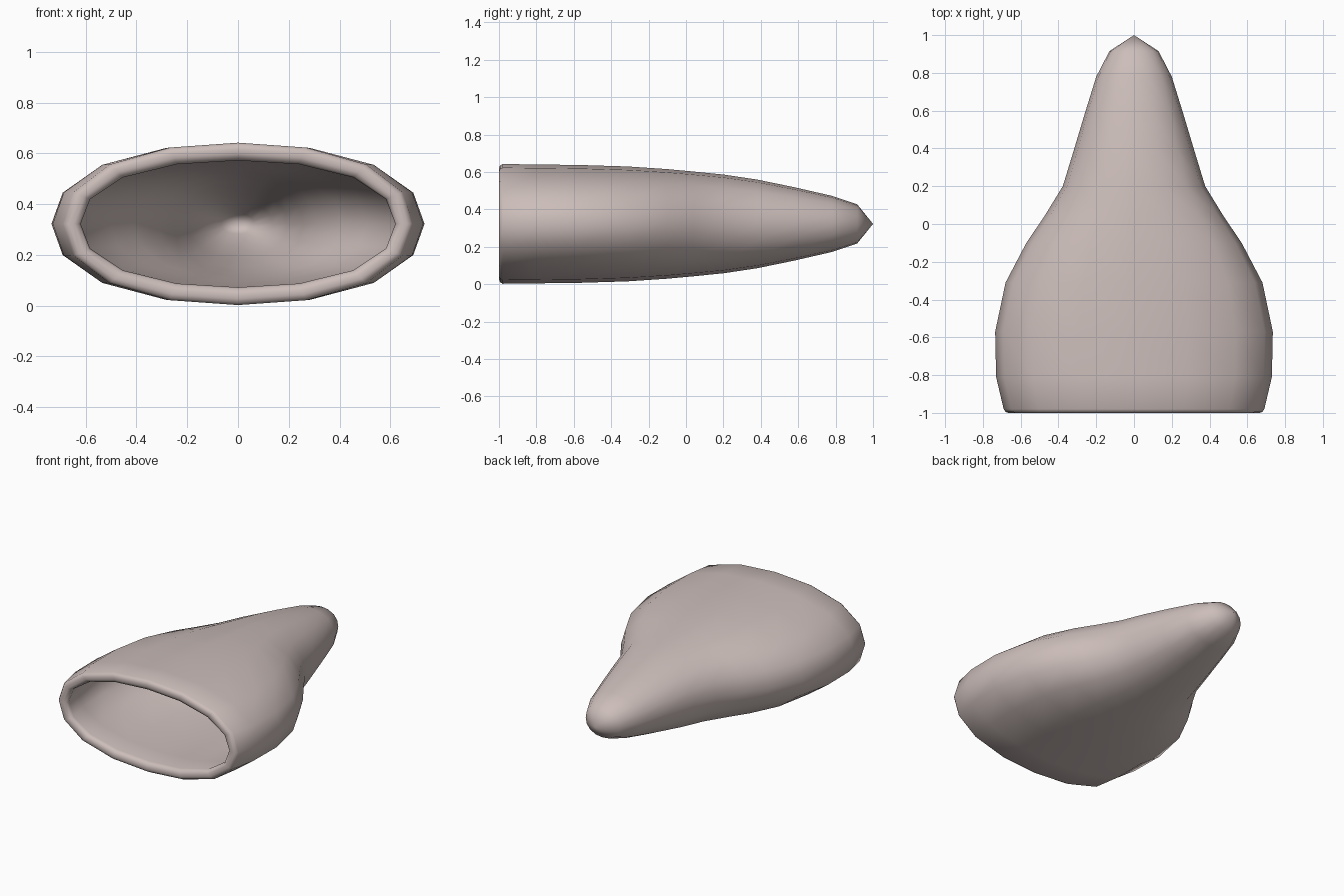
import bpy, bmesh, math

if "Cube" in bpy.data.objects:
    bpy.data.objects.remove(bpy.data.objects["Cube"])

SIDES = 16
ZC = 0.322      # height of the long axis
WALL = 0.065    # wall thickness

# y, half width, half height of the outer skin, open end to tip
OUTER = [(-0.995, 0.68, 0.311), (-0.98, 0.69, 0.32), (-0.81, 0.73, 0.318),
         (-0.57, 0.735, 0.315), (-0.31, 0.68, 0.307), (-0.1, 0.57, 0.293),
         (0.04, 0.475, 0.28), (0.2, 0.377, 0.264), (0.38, 0.322, 0.237),
         (0.58, 0.262, 0.196), (0.78, 0.20, 0.15), (0.915, 0.13, 0.105)]

mat = bpy.data.materials.new("pale pinkish grey")
mat.diffuse_color = (0.60, 0.51, 0.49, 1)
mat.use_nodes = True
mat.node_tree.nodes["Principled BSDF"].inputs["Base Color"].default_value = mat.diffuse_color

bm = bmesh.new()


def ring(y, w, h):
    """Slightly squared oval cross-section."""
    out = []
    for i in range(SIDES):
        a = 2 * math.pi * i / SIDES
        c, s = math.cos(a), math.sin(a)
        k = 1 + 0.035 * math.sin(2 * a) ** 2
        out.append(bm.verts.new((w * c * k, y, ZC + h * s * k)))
    return out


# Inner skin from its closed end, rolled rim, then outer skin
inner = [(min(y, 0.87), w - WALL, h - WALL) for y, w, h in reversed(OUTER[2:])]
rim = [(-0.97, 0.62, 0.25), (-0.99, 0.627, 0.257), (-1.0, 0.645, 0.276), (-1.0, 0.665, 0.296)]
rings = [ring(*p) for p in inner + rim + OUTER]
for a, b in zip(rings, rings[1:]):
    for i in range(SIDES):
        j = (i + 1) % SIDES
        bm.faces.new((a[i], a[j], b[j], b[i]))

# Points closing the inner and outer ends
for y, r in ((0.93, rings[0]), (1.0, rings[-1])):
    tip = bm.verts.new((0, y, ZC))
    for i in range(SIDES):
        bm.faces.new((r[i], r[(i + 1) % SIDES], tip))

bmesh.ops.recalc_face_normals(bm, faces=bm.faces)
for f in bm.faces:
    f.smooth = True

mesh = bpy.data.meshes.new("hollow_cap")
bm.to_mesh(mesh)
bm.free()
mesh.materials.append(mat)
cap = bpy.data.objects.new("hollow_cap", mesh)
bpy.context.collection.objects.link(cap)
